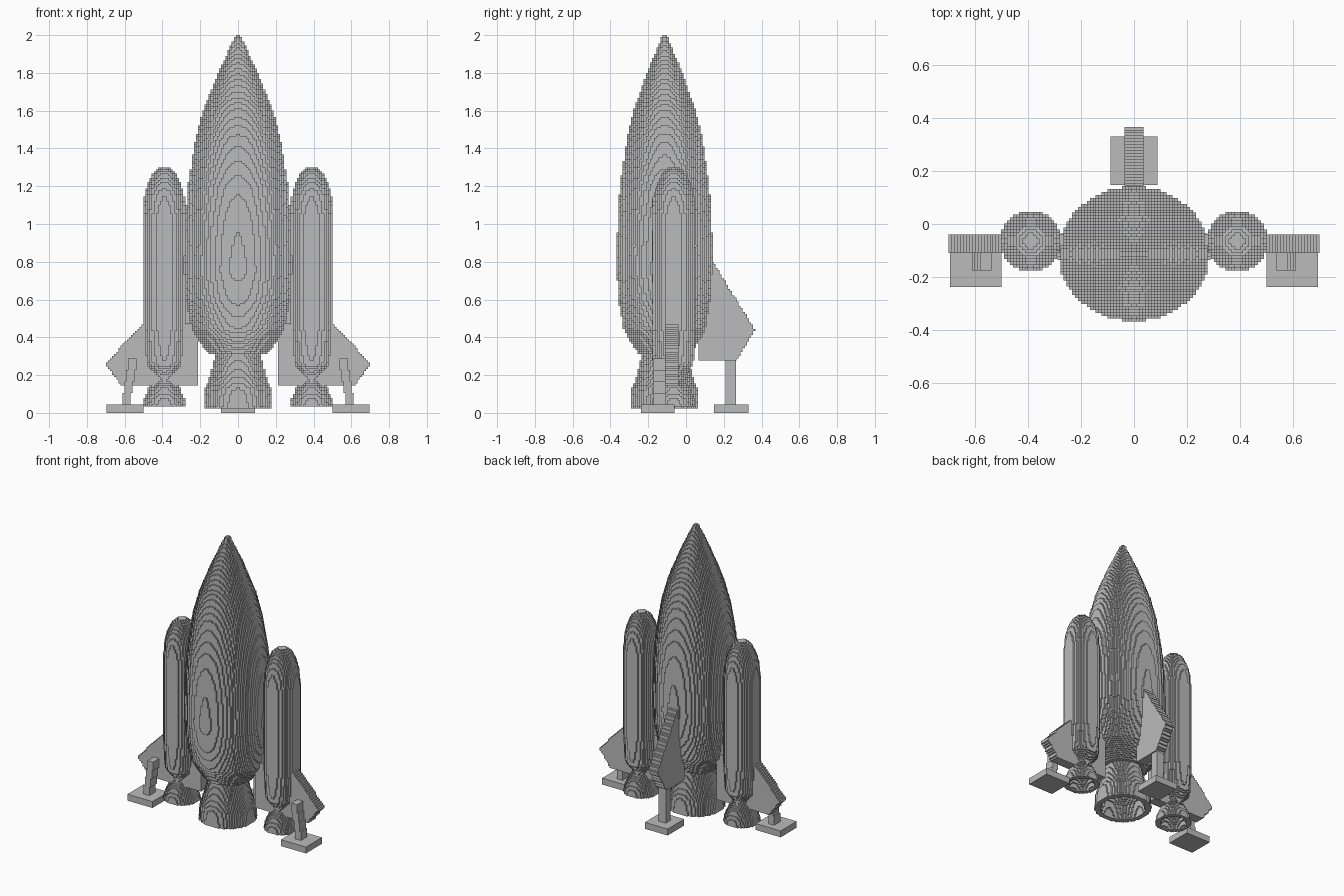
import bpy
from math import floor, ceil

cube = bpy.data.objects.get("Cube")
if cube:
    bpy.data.objects.remove(cube, do_unlink=True)

S = 2 / 180  # block size of the stepped surfaces

grey = bpy.data.materials.new("plain_grey")
grey.use_nodes = True
COLOUR = (0.5, 0.5, 0.5, 1)
grey.diffuse_color = COLOUR
grey.node_tree.nodes["Principled BSDF"].inputs["Base Color"].default_value = COLOUR


def add_mesh(name, verts, faces):
    mesh = bpy.data.meshes.new(name)
    mesh.from_pydata(verts, [], faces)
    mesh.materials.append(grey)
    obj = bpy.data.objects.new(name, mesh)
    bpy.context.collection.objects.link(obj)
    return obj


def block_mesh(name, cells, origin, size):
    """Build the outer skin of a set of blocks."""
    index, verts, faces = {}, [], []

    def vert(p):
        if p not in index:
            index[p] = len(verts)
            verts.append([o + c * s for o, c, s in zip(origin, p, size)])
        return index[p]

    for cell in cells:
        for axis in range(3):
            u, v = (axis + 1) % 3, (axis + 2) % 3
            for side in (0, 1):
                near = list(cell)
                near[axis] += 2 * side - 1
                if tuple(near) in cells:
                    continue
                quad = []
                for a, b in ((0, 0), (1, 0), (1, 1), (0, 1)):
                    p = list(cell)
                    p[axis] += side
                    p[u] += a
                    p[v] += b
                    quad.append(vert(tuple(p)))
                faces.append(quad if side else quad[::-1])
    return add_mesh(name, verts, faces)


def lerp(profile, z):
    """Radius at height z, or zero outside the profile."""
    for (z0, r0), (z1, r1) in zip(profile, profile[1:]):
        if z0 <= z <= z1:
            return r0 + (r1 - r0) * (z - z0) / (z1 - z0)
    return 0


def turned(name, x, y, profile, depth=1.0, bore=()):
    """Stepped body of revolution; depth squashes it in y, bore hollows it."""
    cells = set()
    for k in range(floor(profile[0][0] / S), ceil(profile[-1][0] / S)):
        z = (k + 0.5) * S
        r, hole = lerp(profile, z), lerp(bore, z)
        n = ceil(r / S)
        for i in range(-n, n):
            for j in range(-n, n):
                d = ((i + 0.5) * S) ** 2 + ((j + 0.5) * S / depth) ** 2
                if hole * hole <= d <= r * r:
                    cells.add((i, j, k))
    return block_mesh(name, cells, (x, y, 0), (S, S, S))


def plate(name, outline, axis, low, high):
    """Stepped flat fin: convex counter-clockwise outline in (across, z)."""
    edges = list(zip(outline, outline[1:] + outline[:1]))
    across, up = zip(*outline)
    cells = set()
    for i in range(floor(min(across) / S), ceil(max(across) / S)):
        for k in range(floor(min(up) / S), ceil(max(up) / S)):
            a, z = (i + 0.5) * S, (k + 0.5) * S
            if all((q[0] - p[0]) * (z - p[1]) >= (q[1] - p[1]) * (a - p[0])
                   for p, q in edges):
                cells.add((i, 0, k) if axis == "x" else (0, i, k))
    thick = high - low
    if axis == "x":
        return block_mesh(name, cells, (0, low, 0), (S, thick, S))
    return block_mesh(name, cells, (low, 0, 0), (thick, S, S))


def box(name, x0, x1, y0, y1, z0, z1):
    return block_mesh(name, {(0, 0, 0)}, (x0, y0, z0), (x1 - x0, y1 - y0, z1 - z0))


# Main hull and its hollow engine bell
CY = -0.113
hull = [(0.31, 0.155), (0.40, 0.22), (0.44, 0.243), (0.6, 0.274), (0.75, 0.285),
        (1.0, 0.28), (1.2, 0.265), (1.45, 0.225), (1.6, 0.185), (1.8, 0.105), (2.0, 0.012)]
turned("main_hull", 0, CY, hull, depth=0.89)
turned("main_engine_bell", 0, CY,
       [(0.02, 0.182), (0.12, 0.175), (0.2, 0.148), (0.32, 0.118)],
       bore=[(0.02, 0.148), (0.12, 0.135), (0.2, 0.1)])

booster = [(0.17, 0.05), (0.21, 0.068), (0.25, 0.1), (0.28, 0.106), (0.47, 0.114),
           (1.03, 0.114), (1.15, 0.105), (1.22, 0.085), (1.27, 0.06), (1.305, 0.02)]
bell = [(0.03, 0.116), (0.07, 0.108), (0.13, 0.085), (0.18, 0.045)]
bell_bore = [(0.03, 0.088), (0.07, 0.078), (0.12, 0.05)]
fin = [(0.21, 0.15), (0.62, 0.15), (0.705, 0.26), (0.5, 0.47), (0.21, 0.47)]

for side, word in ((1, "left"), (-1, "right")):
    # Side booster with bell and link to the hull
    turned(word + "_booster", side * 0.39, -0.065, booster)
    turned(word + "_engine_bell", side * 0.39, -0.065, bell, bore=bell_bore)
    xs = sorted((side * 0.24, side * 0.31))
    box(word + "_booster_link", *xs, -0.1, -0.04, 0.47, 1.07)

    # Side fin
    outline = [(side * a, z) for a, z in fin][::side]
    plate(word + "_fin", outline, "x", -0.11, -0.04)

    # Landing leg, leaning outward in steps, and its foot pad
    steps = 4
    for n in range(steps):
        x = 0.59 - 0.01 * n
        xs = sorted((side * (x - 0.022), side * (x + 0.022)))
        z = 0.045 + 0.061 * n
        box(f"{word}_leg_step_{n + 1}", *xs, -0.175, -0.105, z, z + 0.061)
    xs = sorted((side * 0.5, side * 0.695))
    box(word + "_foot", *xs, -0.237, -0.06, 0, 0.045)

# Rear fin, leg and foot pad
plate("rear_fin", [(0.072, 0.28), (0.27, 0.28), (0.365, 0.44), (0.135, 0.81), (0.072, 0.81)],
      "y", -0.036, 0.036)
box("rear_leg", -0.028, 0.028, 0.21, 0.265, 0.045, 0.285)
box("rear_foot", -0.089, 0.089, 0.147, 0.331, 0, 0.045)
